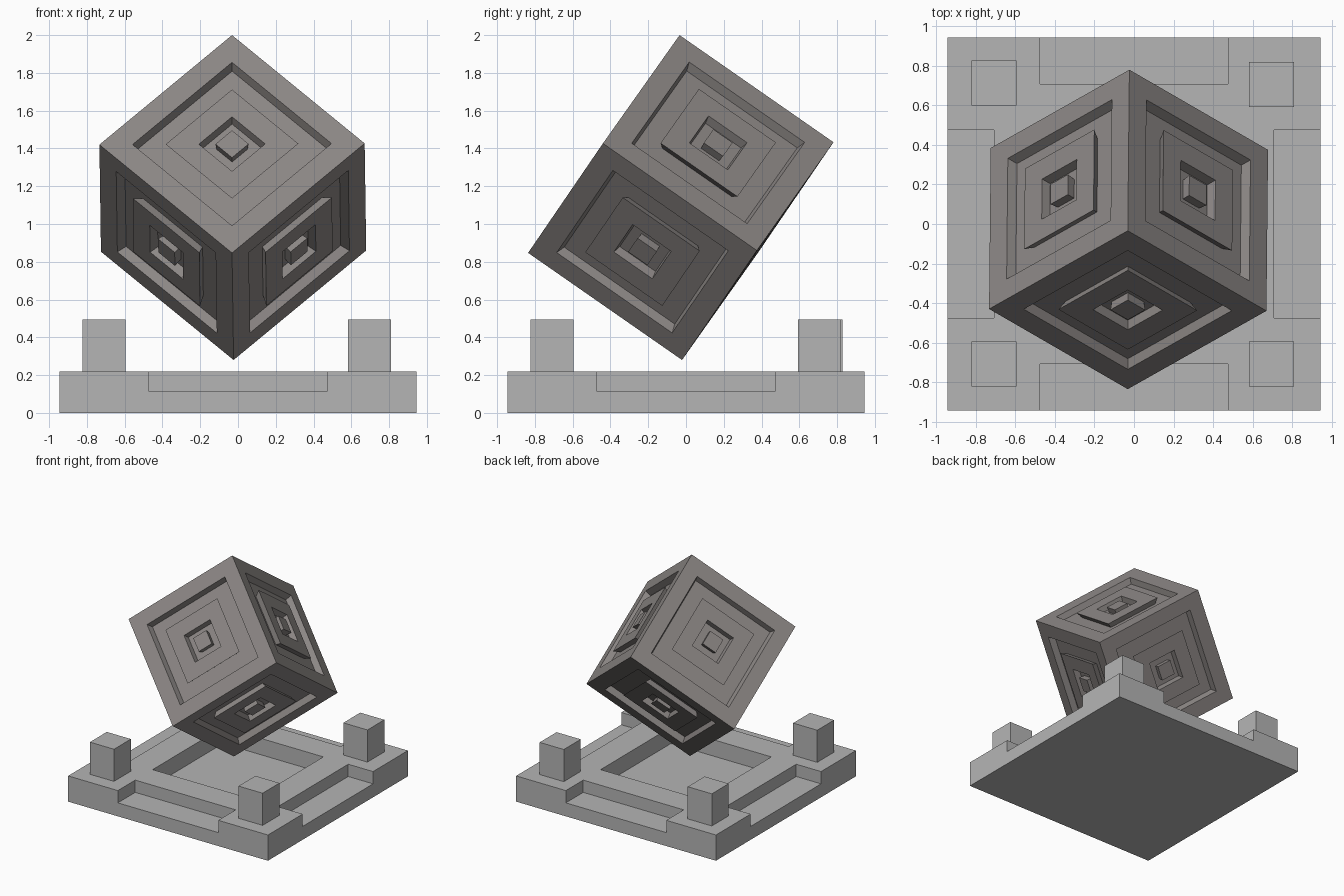
import bpy, bmesh
from mathutils import Vector, Matrix

if "Cube" in bpy.data.objects:
    bpy.data.objects.remove(bpy.data.objects["Cube"])


def material(name, rgb):
    m = bpy.data.materials.new(name)
    m.diffuse_color = (*rgb, 1)
    m.use_nodes = True
    m.node_tree.nodes["Principled BSDF"].inputs["Base Color"].default_value = m.diffuse_color
    return m


STONE = material("light grey stone", (0.46, 0.46, 0.46))
CUBE = material("warm dark grey", (0.262, 0.242, 0.234))


def add_object(name, bm, mat):
    bmesh.ops.recalc_face_normals(bm, faces=bm.faces)
    me = bpy.data.meshes.new(name)
    bm.to_mesh(me)
    bm.free()
    me.materials.append(mat)
    ob = bpy.data.objects.new(name, me)
    bpy.context.collection.objects.link(ob)
    return ob


def add_box(bm, lo, hi):
    lo, hi = Vector(lo), Vector(hi)
    m = Matrix.Translation((lo + hi) / 2) @ Matrix.Diagonal((*(hi - lo), 1))
    bmesh.ops.create_cube(bm, size=1, matrix=m)


# base plate with a middle pocket and a notch in each side
R, TOP = 0.945, 0.22
bm = bmesh.new()
add_box(bm, (-R, -R, 0), (R, R, TOP))
plate = add_object("base_plate", bm, STONE)

bm = bmesh.new()
add_box(bm, (-0.475, -0.475, 0.08), (0.475, 0.475, 0.4))
for s in (-1, 1):
    a, b = sorted((s * 0.71, s * 1.1))
    add_box(bm, (-0.475, a, 0.115), (0.475, b, 0.4))
    add_box(bm, (a, -0.475, 0.115), (b, 0.475, 0.4))
cutter = add_object("plate_cutter", bm, STONE)
cutter.hide_render = True

mod = plate.modifiers.new("cut", 'BOOLEAN')
mod.operation = 'DIFFERENCE'
mod.solver = 'EXACT'
mod.object = cutter
bpy.context.view_layer.objects.active = plate
bpy.ops.object.modifier_apply(modifier=mod.name)
bpy.data.objects.remove(cutter)

# four corner posts
W = 0.114
for name, x, y in (("front_left_post", -0.71, -0.71), ("front_right_post", 0.696, -0.71),
                   ("back_left_post", -0.71, 0.714), ("back_right_post", 0.696, 0.706)):
    bm = bmesh.new()
    add_box(bm, (x - W, y - W, TOP), (x + W, y + W, 0.495))
    add_object(name, bm, STONE)

# cube standing on its corner; every face carries the same stepped square profile
# (half width, height above the face)
PROFILE = [(0.5, 0), (0.375, 0), (0.359, -0.05), (0.225, -0.05), (0.25, 0),
           (0.125, 0), (0.116, -0.05), (0.058, -0.05), (0.0625, 0)]
bm = bmesh.new()
for axis in range(3):
    for side in (-1, 1):
        rings = []
        for half, h in PROFILE:
            ring = []
            for u, v in ((-1, -1), (1, -1), (1, 1), (-1, 1)):
                co = [0, 0, 0]
                co[axis] = side * (0.5 + h)
                co[(axis + 1) % 3] = u * half
                co[(axis + 2) % 3] = v * half
                ring.append(bm.verts.new(co))
            rings.append(ring)
        for r0, r1 in zip(rings, rings[1:]):
            for i in range(4):
                j = (i + 1) % 4
                bm.faces.new((r0[i], r0[j], r1[j], r1[i]))
        bm.faces.new(rings[-1])
bmesh.ops.remove_doubles(bm, verts=bm.verts, dist=1e-5)
cube = add_object("carved_cube", bm, CUBE)

# edge directions running down from the top corner
a = Vector((-0.70, -0.395, -0.578)).normalized()
b = Vector((0.70, -0.405, -0.572))
b = (b - a * b.dot(a)).normalized()
c = a.cross(b)
if c.y < 0:
    c = -c
    a, b = b, a
rot = Matrix((a, b, c)).transposed().to_4x4()
cube.matrix_world = Matrix.Translation((-0.0275, -0.0275, 1.14)) @ rot @ Matrix.Scale(0.993, 4)
